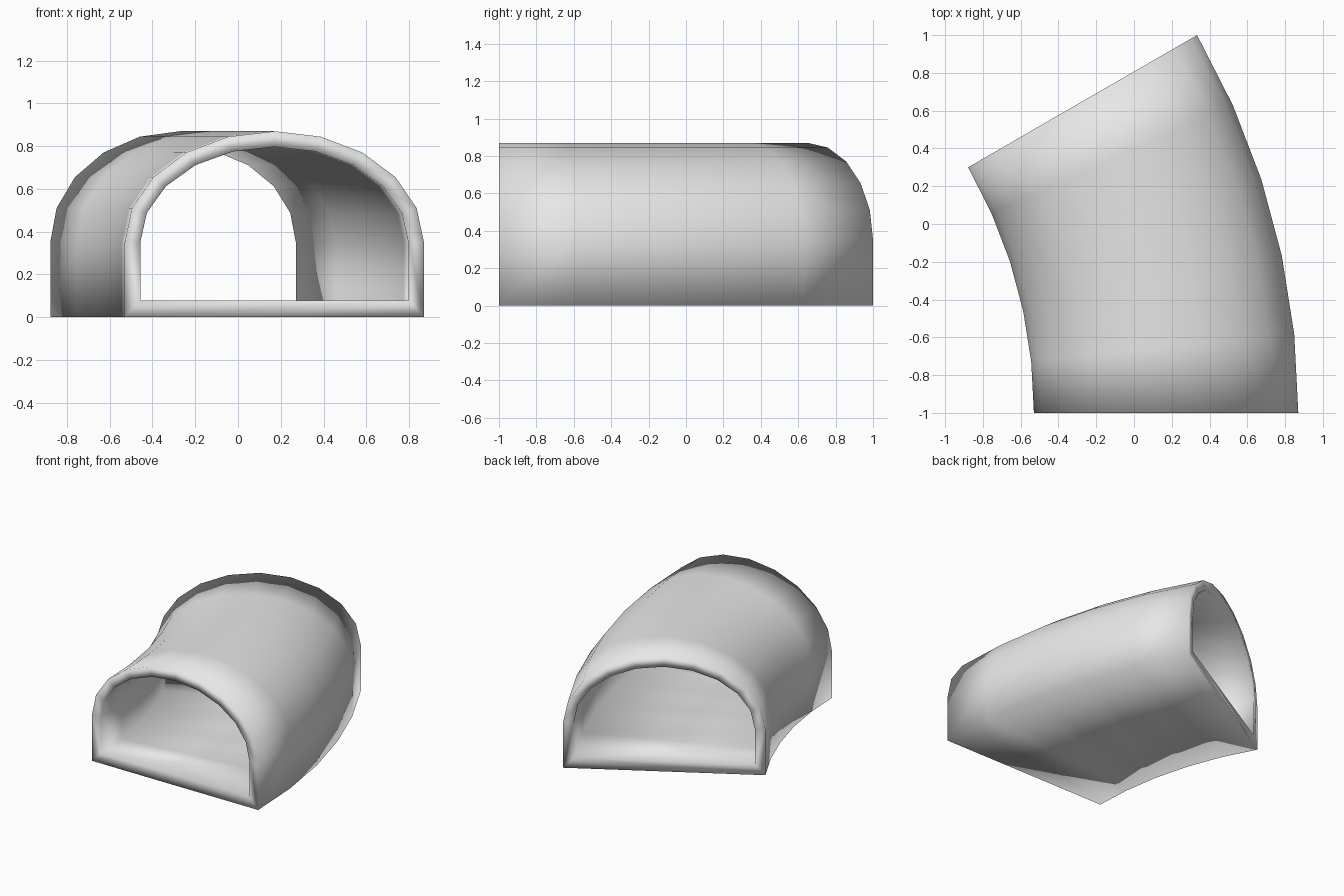
import bpy, bmesh
from math import cos, sin, pi, radians

cube = bpy.data.objects.get("Cube")
if cube:
    bpy.data.objects.remove(cube, do_unlink=True)

ARCH_STEPS = 10
BEND_STEPS = 5
BEND_ANGLE = radians(30)
BEND_RADIUS = 3.30
PIVOT_X, PIVOT_Y = -3.13, -1.0
SPRING_Z = 0.35

grey = bpy.data.materials.new("light grey")
grey.use_nodes = True
grey.diffuse_color = (0.8, 0.8, 0.8, 1)
grey.node_tree.nodes["Principled BSDF"].inputs["Base Color"].default_value = grey.diffuse_color


def arch_profile(half_width, rise, floor_z):
    """Closed outline: flat floor, upright walls and an elliptical arch."""
    arch = [(half_width * cos(pi * i / ARCH_STEPS),
             SPRING_Z + rise * sin(pi * i / ARCH_STEPS))
            for i in range(ARCH_STEPS + 1)]
    return [(half_width, floor_z)] + arch + [(-half_width, floor_z)]


def sweep(bm, profile):
    """Rings of vertices following the bend."""
    rings = []
    for s in range(BEND_STEPS + 1):
        a = BEND_ANGLE * s / BEND_STEPS
        rings.append([bm.verts.new((PIVOT_X + (BEND_RADIUS + u) * cos(a),
                                    PIVOT_Y + (BEND_RADIUS + u) * sin(a), z))
                      for u, z in profile])
    return rings


def bridge(bm, ring_a, ring_b):
    n = len(ring_a)
    for i in range(n):
        j = (i + 1) % n
        bm.faces.new((ring_a[i], ring_a[j], ring_b[j], ring_b[i]))


# Outer shell, inner passage and the two end rims
bm = bmesh.new()
outer = sweep(bm, arch_profile(0.70, 0.52, 0.0))
inner = sweep(bm, arch_profile(0.627, 0.447, 0.078))
for shell in (outer, inner):
    for a, b in zip(shell, shell[1:]):
        bridge(bm, a, b)
for end in (0, -1):
    bridge(bm, outer[end], inner[end])
bmesh.ops.recalc_face_normals(bm, faces=bm.faces)
for face in bm.faces:
    face.smooth = True

mesh = bpy.data.meshes.new("curved_tunnel")
bm.to_mesh(mesh)
bm.free()
mesh.materials.append(grey)
tunnel = bpy.data.objects.new("curved_tunnel", mesh)
bpy.context.collection.objects.link(tunnel)
